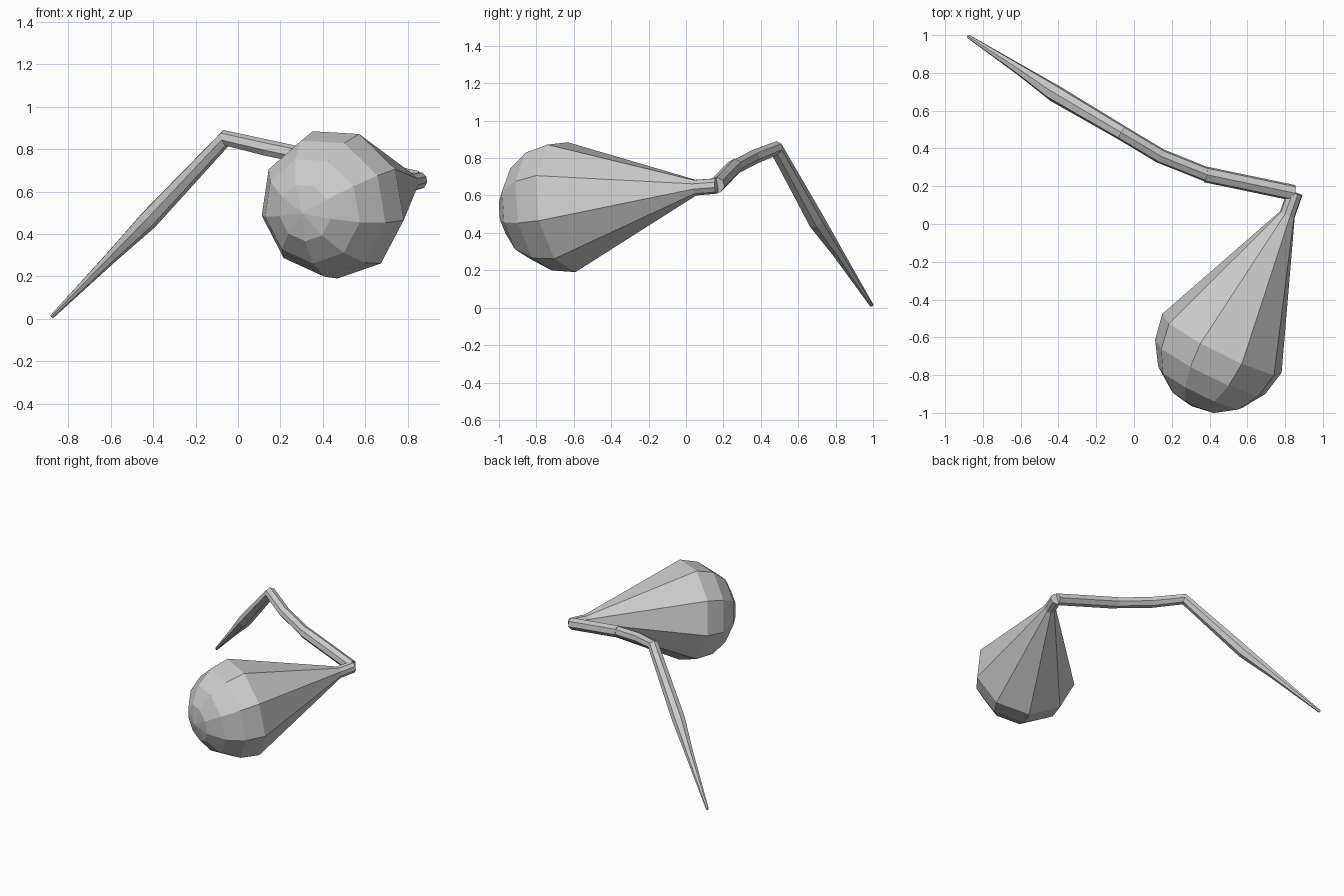
import bpy, bmesh
from math import sin, cos, pi, radians
from mathutils import Vector

if "Cube" in bpy.data.objects:
    bpy.data.objects.remove(bpy.data.objects["Cube"])


def loft(name, rows, sides, start=0.0):
    """Skin polygon rings along a path; rows are (x, y, z, radius), radius 0 is a pole."""
    bm = bmesh.new()
    pts = [Vector(r[:3]) for r in rows]
    rings = []
    for i, p in enumerate(pts):
        # ring plane bisects the neighbouring segments
        d_in = (p - pts[i - 1]).normalized() if i else None
        d_out = (pts[i + 1] - p).normalized() if i < len(pts) - 1 else None
        d = ((d_in or d_out) + (d_out or d_in)).normalized()
        u = Vector((-d.y, d.x, 0)).normalized()
        v = u.cross(d)
        if v.z < 0:
            v = -v
        r = rows[i][3]
        if r == 0:
            rings.append([bm.verts.new(p)])
            continue
        angles = [radians(start) + 2 * pi * k / sides for k in range(sides)]
        rings.append([bm.verts.new(p + r * (u * cos(a) + v * sin(a))) for a in angles])
    for a, b in zip(rings, rings[1:]):
        for k in range(sides):
            n = (k + 1) % sides
            if len(b) == 1:
                bm.faces.new((a[k], a[n], b[0]))
            else:
                bm.faces.new((a[k], a[n], b[n], b[k]))
    for ring in (rings[0], rings[-1]):
        if len(ring) > 1:
            bm.faces.new(ring)
    bmesh.ops.recalc_face_normals(bm, faces=bm.faces)
    mesh = bpy.data.meshes.new(name)
    bm.to_mesh(mesh)
    bm.free()
    obj = bpy.data.objects.new(name, mesh)
    bpy.context.collection.objects.link(obj)
    return obj


# Bulb: thin neck flaring to a nine-sided hemisphere
centre = Vector((0.465, -0.64, 0.545))
axis = (centre - Vector((0.81, 0.05, 0.645))).normalized()
bulb = [(0.853, 0.165, 0.652, 0.042), (0.812, 0.05, 0.643, 0.043)]
for deg in (0, 22.5, 45, 67.5, 90):
    p = centre + axis * 0.365 * sin(radians(deg))
    bulb.append((*p, 0.0 if deg == 90 else 0.358 * cos(radians(deg))))
# extra point just before the dome keeps the widest ring square to the axis
obj = loft("bulb", bulb, 9, 27)

# Limb: base, middle and tapering end segments
loft("base_segment", [(0.845, 0.165, 0.655, 0.043), (0.38, 0.262, 0.755, 0.043)], 7, 90)
loft("limb", [(0.39, 0.26, 0.752, 0.039), (0.14, 0.36, 0.805, 0.040),
              (-0.06, 0.48, 0.852, 0.040), (-0.425, 0.695, 0.465, 0.047),
              (-0.595, 0.81, 0.295, 0.030), (-0.877, 0.993, 0.012, 0.010)], 7, 90)
